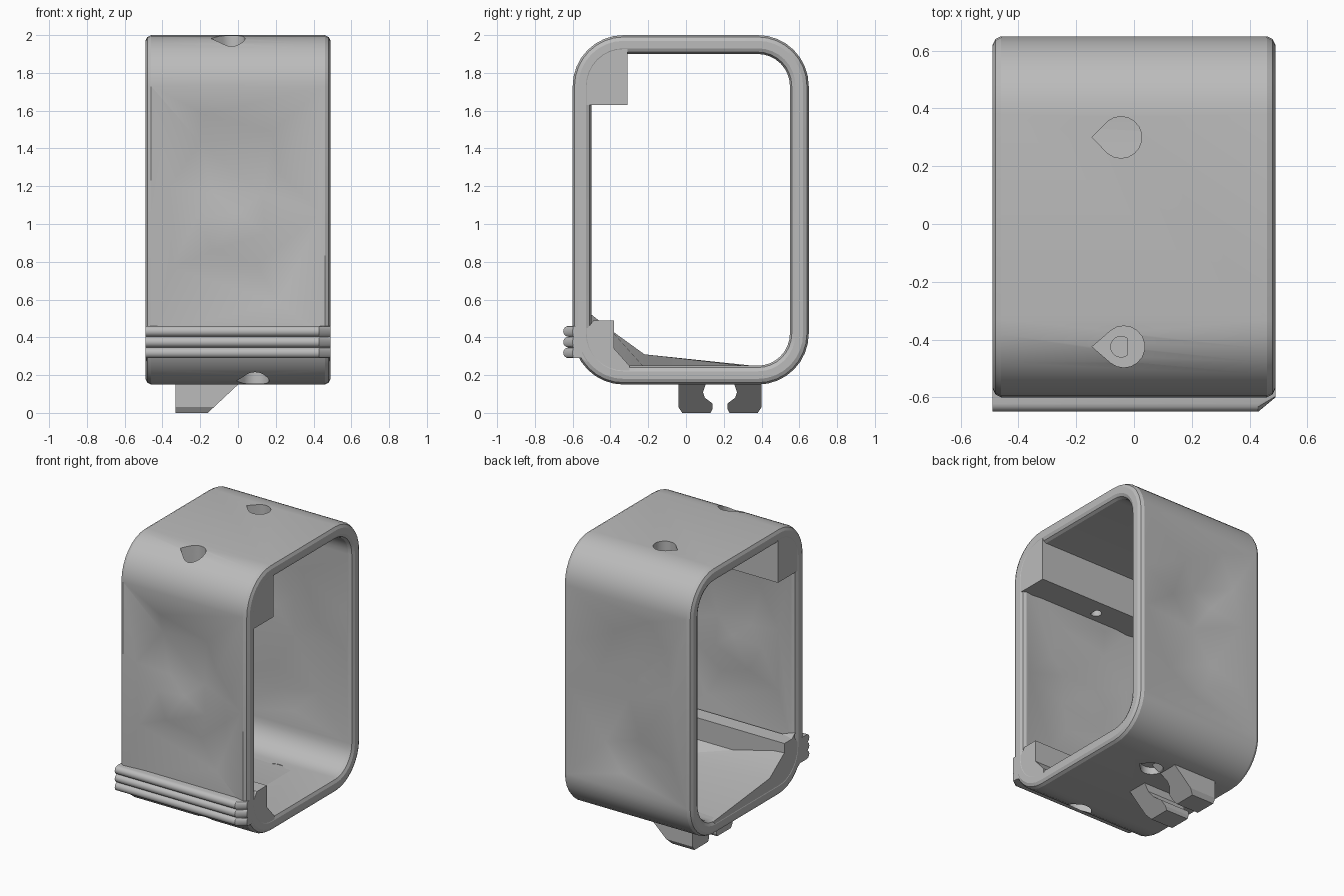
import bpy, bmesh, math
from mathutils import Vector
from mathutils.geometry import delaunay_2d_cdt

if "Cube" in bpy.data.objects:
    bpy.data.objects.remove(bpy.data.objects["Cube"])

grey = bpy.data.materials.new("plastic_grey")
grey.diffuse_color = (0.5, 0.5, 0.5, 1)
grey.use_nodes = True
grey.node_tree.nodes["Principled BSDF"].inputs["Base Color"].default_value = grey.diffuse_color


def make(name, bm):
    bmesh.ops.remove_doubles(bm, verts=bm.verts, dist=1e-5)
    bmesh.ops.recalc_face_normals(bm, faces=bm.faces)
    me = bpy.data.meshes.new(name)
    bm.to_mesh(me)
    bm.free()
    me.materials.append(grey)
    ob = bpy.data.objects.new(name, me)
    bpy.context.collection.objects.link(ob)
    return ob


def loft(name, sections):
    """Closed solid through equally long loops of 3D points."""
    bm = bmesh.new()
    rows = [[bm.verts.new(p) for p in s] for s in sections]
    n = len(rows[0])
    for a, b in zip(rows, rows[1:]):
        for i in range(n):
            bm.faces.new((a[i], a[(i + 1) % n], b[(i + 1) % n], b[i]))
    bm.faces.new(rows[0])
    bm.faces.new(rows[-1])
    return make(name, bm)


def bar(name, profile, x0, x1):
    return loft(name, [[(x, y, z) for y, z in profile] for x in (x0, x1)])


# Facet points of the two walls: x, z, depth of dent
FRONT = [(-.18, 1.58, 0), (-.20, 1.43, .06), (.18, 1.49, 0), (-.36, 1.20, 0),
         (.22, 1.27, .05), (0, 1.06, .01), (.13, 1.16, .05), (-.13, 1.16, .045),
         (-.13, .86, 0), (.10, .78, .05), (.45, .46, 0), (.22, .58, .055),
         (-.35, .77, .01), (.44, 1.06, .005), (-.22, 1.03, .03), (.14, .95, .04)]
BACK = [(-.17, 1.64, 0), (.02, 1.31, .055), (.45, 1.32, 0), (.45, 1.04, 0),
        (-.34, 1.17, 0), (.02, 1.04, .055), (.20, .69, .055), (-.34, .70, 0),
        (.04, .53, .01), (-.29, 1.43, .03), (.22, 1.2, .01), (-.1, 1.22, .02),
        (-.1, .8, .01), (.1, 1.5, .02), (-.08, .65, .05)]

# Rounded frame ring, swept around the x axis
W, R = .1, .27
half = [(0, .46), (.01, .48), (.03, .49), (.07, .49), (.09, .48), (W, .46)]
section = half + [(o, -x) for o, x in reversed(half)]
corners = [(.38, 1.73), (-.33, 1.73), (-.33, .42), (.38, .42)]
bm = bmesh.new()
ring = []
for c, (cy, cz) in enumerate(corners):
    for k in range(9):
        a = math.pi / 2 * (c + k / 8)
        ring.append([bm.verts.new((x, cy + (R - o) * math.cos(a), cz + (R - o) * math.sin(a)))
                     for o, x in section])


def facet_panel(quad, points, direction):
    """Fill a wall rectangle with triangles through the dented points."""
    y = quad[0].co.y
    verts = list(quad) + [bm.verts.new((x, y + d * direction, z)) for x, z, d in points]
    flat = [Vector((v.co.x, v.co.z)) for v in verts]
    out = delaunay_2d_cdt(flat, [], [], 0, 1e-6)
    for f in out[2]:
        bm.faces.new([verts[out[3][i][0]] for i in f])


n = len(ring)
for i in range(n):
    a, b = ring[i], ring[(i + 1) % n]
    for j in range(12):
        k = (j + 1) % 12
        quad = (a[j], a[k], b[k], b[j])
        if i in (17, 35) and j in (5, 11):
            pts = FRONT if i == 17 else BACK
            inward = 1 if i == 17 else -1
            if j == 11:
                facet_panel(quad, pts, inward)
            else:
                facet_panel(quad, [(x, z, d * .65) for x, z, d in pts], -inward)
        else:
            bm.faces.new(quad)
frame = make("frame", bm)

# Thick block in the upper front corner
upper = bar("upper_block", [(-.55, 1.63), (-.31, 1.63), (-.31, 1.95), (-.36, 1.945),
                            (-.44, 1.91), (-.51, 1.85), (-.55, 1.74)], -.488, .488)

# Stepped ledge in the lower front corner
lower = bar("lower_ledge", [(-.57, .30), (-.57, .44), (-.52, .45), (-.49, .49), (-.38, .49),
                            (-.38, .34), (-.30, .25), (-.30, .19), (-.36, .19), (-.46, .23)],
            -.488, .488)

# Ramp on the floor that tapers away from the left end
ramp = [(-.50, .52), (-.40, .44), (-.22, .31), (.40, .245), (.35, .2), (-.35, .2), (-.48, .3)]
ramp_ob = loft("floor_ramp", [[(-.488, y, z) for y, z in ramp],
                              [(.3, y, min(z, .24)) for y, z in ramp]])

# Front grip rail with three rounded ridges and a bevelled right end
rail = [(-.55, .29)]
for i in range(3):
    for k in range(9):
        a = math.pi * k / 8
        rail.append((-.622 - .028 * math.sin(a), .29 + .0567 * i + .02833 * (1 - math.cos(a))))
rail.append((-.55, .46))
rail_ob = loft("grip_rail", [[(-.49, y, z) for y, z in rail],
                             [(.43, y, z) for y, z in rail],
                             [(.49, max(y, -.60 + (y + .65) * .2), z) for y, z in rail]])

# Pair of clip jaws underneath
jaw = [(-.04, .03), (-.02, 0), (.13, 0), (.14, .02), (.14, .05), (.10, .08),
       (.09, .11), (.10, .14), (.12, .2), (-.04, .2)]
jaws = []
for name, side in (("clip_jaw_front", 1), ("clip_jaw_back", -1)):
    prof = [(.18 + side * (y - .18), z) for y, z in jaw]
    jaws.append(loft(name, [[(-.33, y, z) for y, z in prof],
                            [(-.16 + 1.07 * z, y, z) for y, z in prof]]))


def cut(targets, cx, cy, z0, z1, r, tip):
    """Teardrop shaped vertical hole."""
    a0 = 0 if tip < 0 else math.pi
    loop = [(cx + r * math.cos(a0 + a), cy + r * math.sin(a0 + a))
            for a in (math.radians(-130 + 20 * k) for k in range(14))]
    if tip:
        loop.append((cx + tip, cy))
    cutter = loft("hole_cutter", [[(x, y, z) for x, y in loop] for z in (z0, z1)])
    for ob in targets:
        m = ob.modifiers.new("hole", 'BOOLEAN')
        m.operation, m.solver, m.object = 'DIFFERENCE', 'EXACT', cutter
        bpy.context.view_layer.objects.active = ob
        bpy.ops.object.modifier_apply(modifier=m.name)
    bpy.data.objects.remove(cutter)


# Holes through the top, the upper block and the floor
cut([frame], -.045, .30, 1.8, 2.1, .072, -.10)
cut([frame, upper], -.035, -.425, 1.87, 2.1, .072, -.11)
cut([frame, upper], -.045, -.425, 1.5, 1.9, .036, 0)
cut([frame], .08, .27, .1, .35, .072, .10)
cut([frame, lower, ramp_ob], .09, -.43, .1, .26, .075, -.10)

for ob in [frame, upper, lower, ramp_ob, rail_ob] + jaws:
    bpy.ops.object.select_all(action='DESELECT')
    ob.select_set(True)
    bpy.context.view_layer.objects.active = ob
    bpy.ops.object.shade_smooth_by_angle(angle=math.radians(25))
